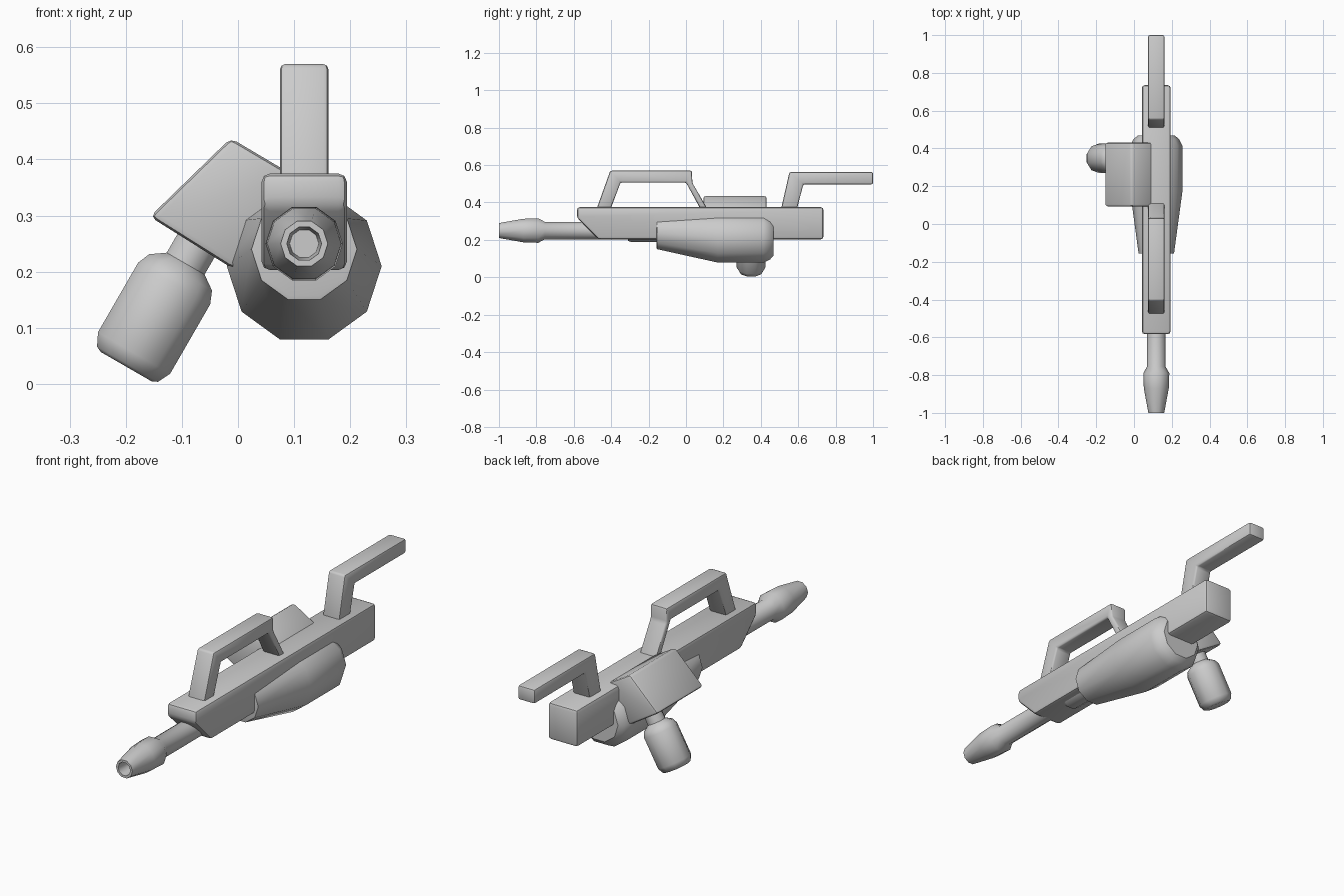
import bpy, bmesh, math
from mathutils import Vector

if "Cube" in bpy.data.objects:
    bpy.data.objects.remove(bpy.data.objects["Cube"])

CX = 0.118  # centre line of the main assembly


def finish(name, bm, angle=40):
    bmesh.ops.recalc_face_normals(bm, faces=bm.faces)
    me = bpy.data.meshes.new(name)
    bm.to_mesh(me)
    bm.free()
    ob = bpy.data.objects.new(name, me)
    bpy.context.collection.objects.link(ob)
    bpy.ops.object.select_all(action='DESELECT')
    ob.select_set(True)
    bpy.context.view_layer.objects.active = ob
    bpy.ops.object.shade_smooth_by_angle(angle=math.radians(angle))
    return ob


def prism(name, points, extrude, bevel):
    """Closed profile of 3D points, extruded and chamfered."""
    bm = bmesh.new()
    face = bm.faces.new([bm.verts.new(p) for p in points])
    res = bmesh.ops.extrude_face_region(bm, geom=[face], use_keep_orig=True)
    moved = [g for g in res['geom'] if isinstance(g, bmesh.types.BMVert)]
    bmesh.ops.translate(bm, vec=extrude, verts=moved)
    bmesh.ops.recalc_face_normals(bm, faces=bm.faces)
    bmesh.ops.bevel(bm, geom=bm.edges[:], offset=bevel, segments=2,
                    profile=0.5, affect='EDGES', clamp_overlap=True)
    return finish(name, bm)


def side_prism(name, profile, half_width, bevel):
    pts = [(CX - half_width, y, z) for y, z in profile]
    return prism(name, pts, (2 * half_width, 0, 0), bevel)


def lathe(name, rings, u, v, sides=10):
    """Rings of (centre, radius) in the plane of u and v, capped at both ends."""
    bm = bmesh.new()
    u, v = Vector(u), Vector(v)
    loops = []
    for c, r in rings:
        angles = [2 * math.pi * i / sides for i in range(sides)]
        loops.append([bm.verts.new(Vector(c) + r * (math.cos(a) * u + math.sin(a) * v))
                      for a in angles])
    for a, b in zip(loops, loops[1:]):
        for i in range(sides):
            j = (i + 1) % sides
            bm.faces.new((a[i], a[j], b[j], b[i]))
    bm.faces.new(loops[0])
    bm.faces.new(loops[-1])
    return finish(name, bm)


def y_lathe(name, rings):
    return lathe(name, [((CX, y, z), r) for y, z, r in rings], (1, 0, 0), (0, 0, 1))


# Receiver with a raked nose
side_prism("receiver", [(-0.583, 0.375), (-0.583, 0.318), (-0.468, 0.203),
                        (0.735, 0.203), (0.735, 0.375)], 0.076, 0.015)

# Carry handle and stock
side_prism("carry_handle", [(-0.48, 0.36), (-0.405, 0.57), (0.032, 0.57), (0.034, 0.505),
                            (0.118, 0.36), (0.08, 0.36), (0.0, 0.507), (-0.35, 0.507),
                            (-0.405, 0.36)], 0.043, 0.009)
side_prism("stock", [(0.507, 0.36), (0.553, 0.563), (1.0, 0.563), (1.0, 0.497),
                     (0.627, 0.497), (0.592, 0.36)], 0.043, 0.009)

# Barrel with a hollow muzzle
B = 0.25
y_lathe("barrel", [(-0.92, B, 0.026), (-1.0, B, 0.031), (-1.0, B, 0.042), (-0.87, B, 0.066),
                   (-0.79, B, 0.069), (-0.755, B, 0.049), (-0.45, B, 0.049)])

# Lower pod and its front collar
y_lathe("lower_pod", [(-0.157, 0.235, 0.082), (-0.155, 0.24, 0.094), (0.17, 0.21, 0.138),
                      (0.415, 0.21, 0.138), (0.45, 0.21, 0.12), (0.468, 0.21, 0.098)])
y_lathe("pod_collar", [(-0.31, B, 0.058), (-0.295, B, 0.064), (-0.13, B, 0.064)])

# Tilted side housing
prism("side_housing", [(x, 0.093, z) for x, z in
      [(-0.157, 0.298), (-0.013, 0.438), (0.10, 0.371), (-0.007, 0.204)]],
      (0, 0.338, 0), 0.012)

# Tilted canister grip
axis = Vector((0.5, 0, 0.866))
across = Vector((0.866, 0, -0.5))
base = across * -0.188 + Vector((0, 0.348, 0))
lathe("canister", [(base + axis * a, r) for a, r in
      [(-0.073, 0.055), (-0.068, 0.066), (-0.045, 0.078), (0.098, 0.078),
       (0.121, 0.068), (0.139, 0.041), (0.25, 0.041)]], (0, 1, 0), across)
